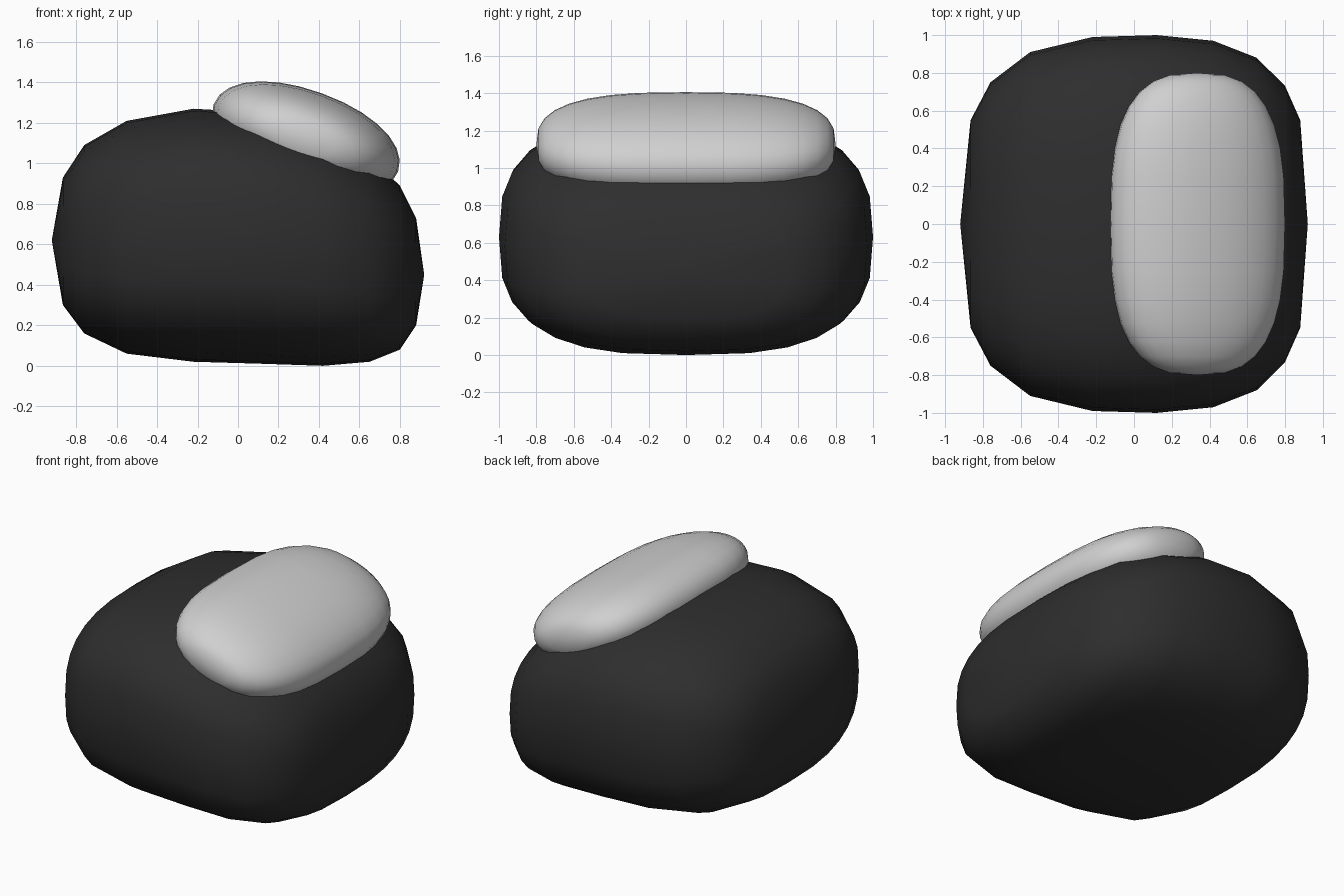
import bpy, math
from mathutils import Matrix, Vector

cube = bpy.data.objects.get("Cube")
if cube:
    bpy.data.objects.remove(cube, do_unlink=True)


def material(name, value, rough):
    mat = bpy.data.materials.new(name)
    mat.use_nodes = True
    colour = (value, value, value, 1)
    mat.diffuse_color = colour
    bsdf = mat.node_tree.nodes["Principled BSDF"]
    bsdf.inputs["Base Color"].default_value = colour
    bsdf.inputs["Roughness"].default_value = rough
    return mat


def spow(value, power):
    return math.copysign(abs(value) ** power, value)


def superellipse(exponent, count):
    """Unit superellipse points, counter-clockwise."""
    angles = [2 * math.pi * i / count for i in range(count)]
    return [(spow(math.cos(a), 2 / exponent), spow(math.sin(a), 2 / exponent)) for a in angles]


def loft(name, start, rings, end, mat):
    """Closed skin from one pole through the rings to the other pole."""
    n = len(rings[0])
    verts = [start] + [p for ring in rings for p in ring] + [end]
    last = len(verts) - 1
    faces = []
    for i in range(n):
        j = (i + 1) % n
        faces.append((0, 1 + j, 1 + i))
        for r in range(len(rings) - 1):
            a = 1 + r * n
            faces.append((a + i, a + j, a + n + j, a + n + i))
        faces.append((last, last - n + i, last - n + j))
    mesh = bpy.data.meshes.new(name)
    mesh.from_pydata(verts, [], faces)
    mesh.materials.append(mat)
    mesh.shade_smooth()
    obj = bpy.data.objects.new(name, mesh)
    bpy.context.collection.objects.link(obj)
    return obj


black = material("soft black", 0.027, 0.6)
pale = material("pale grey", 0.63, 0.6)

# Body: rounded boxy sections along x, as (x, half width, bottom, top)
stations = [
    (-0.865, 0.55, 0.30, 0.93), (-0.76, 0.75, 0.16, 1.09), (-0.55, 0.91, 0.06, 1.21),
    (-0.22, 0.99, 0.02, 1.27), (0.12, 1.0, 0.01, 1.25), (0.42, 0.97, 0.0, 1.16),
    (0.65, 0.88, 0.02, 1.03), (0.80, 0.73, 0.08, 0.89), (0.88, 0.55, 0.20, 0.73),
]
section = superellipse(2.87, 28)
body_rings = [[(x, w * c, (lo + hi) / 2 + s * (hi - lo) / 2) for c, s in section]
              for x, w, lo, hi in stations]
loft("body", (-0.92, 0, 0.62), body_rings, (0.92, 0, 0.45), black)

# Pad: flattened pebble, long in y, resting tilted on the sloping top
steps = 16
half_length, half_width, half_thick = 0.8, 0.485, 0.235
oval = superellipse(2.1, 28)
pad_rings = []
for k in range(1, steps):
    a = math.pi * k / steps
    y = -half_length * spow(math.cos(a), 2 / 2.8)
    size = math.sin(a) ** (2 / 2.8)
    pad_rings.append([(half_width * size * s, y, half_thick * size * c) for c, s in oval])
pad = loft("pad", (0, -half_length, 0), pad_rings, (0, half_length, 0), pale)
tilt = Matrix.Translation(Vector((0.335, 0, 1.125))) @ Matrix.Rotation(math.radians(20), 4, 'Y')
pad.data.transform(tilt)
